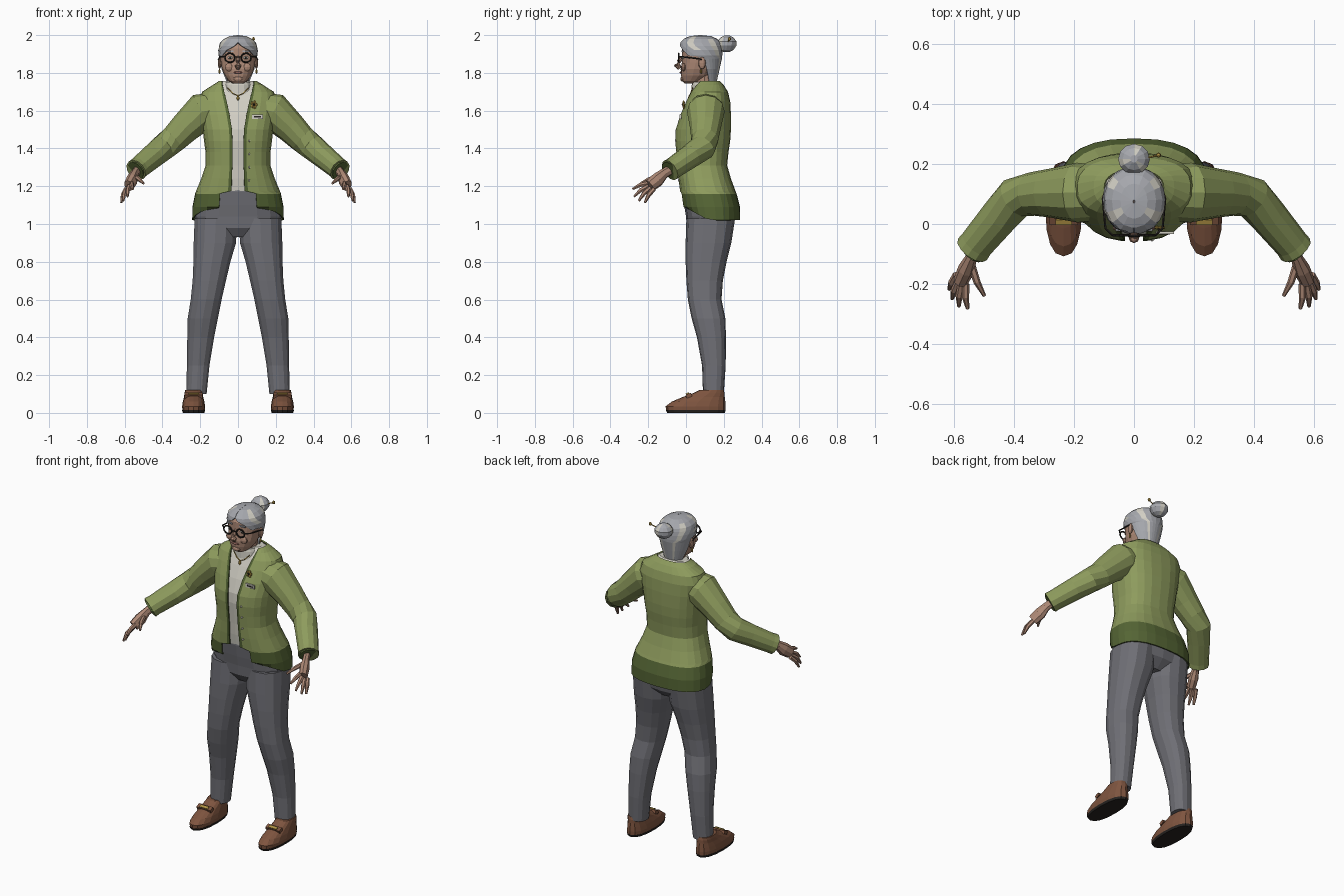
import bpy, bmesh, math
from mathutils import Vector, Matrix

cube = bpy.data.objects.get("Cube")
if cube:
    bpy.data.objects.remove(cube)


def material(name, r, g, b):
    m = bpy.data.materials.new(name)
    m.use_nodes = True
    m.diffuse_color = (r, g, b, 1)
    m.node_tree.nodes["Principled BSDF"].inputs["Base Color"].default_value = (r, g, b, 1)
    return m


SKIN = material("skin", .42, .25, .18)
LIP = material("lip", .27, .12, .1)
HAIR = material("silver hair", .38, .39, .42)
CREAM = material("cream", .64, .62, .55)
GREEN = material("cardigan green", .27, .33, .11)
TRIM = material("dark green trim", .09, .13, .035)
GREY = material("trouser grey", .16, .16, .18)
BROWN = material("shoe brown", .21, .09, .05)
DARK = material("near black", .02, .017, .015)
GOLD = material("gold", .45, .3, .06)


def finish(name, bm, mats, mirror=False):
    mesh = bpy.data.meshes.new(name)
    bm.to_mesh(mesh)
    bm.free()
    for m in mats:
        mesh.materials.append(m)
    ob = bpy.data.objects.new(name, mesh)
    bpy.context.collection.objects.link(ob)
    if mirror:
        ob.modifiers.new("mirror", 'MIRROR')
    return ob


def power(v, e):
    return math.copysign(abs(v) ** e, v)


def skin_rings(bm, rings, closed, rule=None):
    """Join successive rings of vertices; closed rings get end caps."""
    n = len(rings[0])
    for r in range(len(rings) - 1):
        for c in range(n if closed else n - 1):
            d = (c + 1) % n
            f = bm.faces.new((rings[r][c], rings[r][d], rings[r + 1][d], rings[r + 1][c]))
            if rule:
                f.material_index = rule(r, c)
    if closed:
        bm.faces.new(rings[0][::-1])
        bm.faces.new(rings[-1])


def loft(name, rows, mats, n=16, e=.85, cx=0, rule=None, mirror=False, open_angles=None, fix=None):
    """Stack rounded sections (z, half width, front y, back y[, centre x])."""
    bm = bmesh.new()
    rings = []
    for i, row in enumerate(rows):
        z, w, yf, yb = row[:4]
        x0 = row[4] if len(row) > 4 else cx
        if open_angles:
            a = open_angles[i]
            b = a + .07
            angles = [a] + [b + (2 * math.pi - 2 * b) * k / n for k in range(n + 1)] + [2 * math.pi - a]
        else:
            angles = [2 * math.pi * k / n for k in range(n)]
        rings.append([bm.verts.new((x0 + w * power(math.sin(a), e),
                                    (yf + yb) / 2 - (yb - yf) / 2 * power(math.cos(a), e), z)) for a in angles])
    skin_rings(bm, rings, not open_angles, rule)
    if fix:
        for v in bm.verts:
            fix(v)
    ob = finish(name, bm, mats, mirror)
    if open_angles:
        s = ob.modifiers.new("thickness", 'SOLIDIFY')
        s.thickness = .007
    return ob


def tube(name, points, mats, n=10, mirror=False, rule=None, flat=1):
    """Tube through points (x, y, z, radius)."""
    bm = bmesh.new()
    pts = [Vector(p[:3]) for p in points]
    rings = []
    for i, p in enumerate(pts):
        d = (pts[min(i + 1, len(pts) - 1)] - pts[max(i - 1, 0)]).normalized()
        ref = Vector((0, 0, 1)) if abs(d.z) < .95 else Vector((0, 1, 0))
        u = d.cross(ref).normalized()
        v = u.cross(d)
        r = points[i][3]
        rings.append([bm.verts.new(p + r * (u * math.cos(t) * flat + v * math.sin(t)))
                      for t in (2 * math.pi * k / n for k in range(n))])
    skin_rings(bm, rings, True, rule)
    bmesh.ops.recalc_face_normals(bm, faces=bm.faces)
    return finish(name, bm, mats, mirror)


def ball(name, loc, size, mat, mirror=False, u=10, v=6):
    bm = bmesh.new()
    bmesh.ops.create_uvsphere(bm, u_segments=u, v_segments=v, radius=1,
                              matrix=Matrix.LocRotScale(Vector(loc), None, Vector(size)))
    return finish(name, bm, [mat], mirror)


def box(name, loc, size, mat, mirror=False, tilt=0):
    bm = bmesh.new()
    bmesh.ops.create_cube(bm, size=1, matrix=Matrix.Translation(loc) @ Matrix.Rotation(tilt, 4, 'X')
                          @ Matrix.Diagonal((*size, 1)))
    return finish(name, bm, [mat], mirror)


# Trousers
loft("trouser_hips", [(.93, .12, .04, .2), (.98, .21, .005, .25), (1.04, .232, 0, .262),
                      (1.1, .222, -.01, .255), (1.17, .2, -.019, .235), (1.21, .14, -.017, .2)], [GREY])
legs = [(.1, .165, .275, .09, .2), (.25, .15, .272, .085, .21), (.4, .125, .27, .058, .212),
        (.5, .105, .268, .03, .208), (.6, .085, .252, .01, .188), (.7, .062, .242, .002, .195),
        (.8, .038, .238, -.002, .215), (.9, .008, .237, -.002, .24), (1.03, .002, .232, .002, .26)]
loft("trouser_legs", [(z, (b - a) / 2, f, k, (a + b) / 2) for z, a, b, f, k in legs], [GREY], n=14, mirror=True)

# Shoes
loft("shoe_soles", [(0, .057, -.1, .205), (.014, .061, -.107, .21)], [DARK], cx=.235, mirror=True)
loft("shoes", [(.014, .059, -.105, .209), (.035, .061, -.108, .21), (.06, .057, -.075, .208),
               (.085, .051, -.015, .205), (.105, .048, .04, .204), (.12, .045, .07, .2)],
     [BROWN], cx=.235, mirror=True)
box("shoe_straps", (.235, .015, .092), (.095, .03, .02), BROWN, True, .4)
box("shoe_buckles", (.235, .008, .1), (.055, .018, .012), GOLD, True, .4)

# Cardigan body: open front, dark hem and edging
body = [(1.02, .243, -.005, .285, .1), (1.09, .242, -.02, .286, .1), (1.16, .228, -.03, .268, .095),
        (1.175, .222, -.032, .262, .034), (1.24, .195, -.04, .238, .033), (1.31, .172, -.045, .218, .03),
        (1.38, .172, -.052, .225, .03), (1.44, .18, -.058, .234, .03), (1.5, .187, -.055, .238, .032),
        (1.58, .2, -.03, .238, .045), (1.65, .207, 0, .234, .06), (1.7, .19, .025, .222, .073),
        (1.735, .135, .045, .2, .082), (1.757, .1, .055, .18, .085)]


def hem_slope(v):
    if v.co.z < 1.03:
        v.co.z += .065 * max(0, min(1, (.12 - v.co.y) / .12))


loft("cardigan_body", [r[:4] for r in body], [GREEN, TRIM], n=22, e=.8, fix=hem_slope,
     open_angles=[math.asin((r[4] / r[1]) ** 1.25) for r in body],
     rule=lambda r, c: int(r < 2 or c in (0, 23)))
loft("shirt", [(z, w - .015, f + .014, b - .015) for z, w, f, b, o in body[3:]], [CREAM], n=22, e=.8)
loft("shirt_collar", [(1.69, .08, .028, .175), (1.735, .071, .03, .165), (1.752, .065, .035, .155)], [CREAM])

# Sleeves with cuffs
tube("sleeves", [(.1, .105, 1.61, .09), (.19, .105, 1.595, .1), (.28, .103, 1.51, .082), (.34, .1, 1.45, .073),
                 (.395, .088, 1.405, .07), (.45, .025, 1.36, .064), (.525, -.065, 1.298, .058),
                 (.54, -.085, 1.285, .06)], [GREEN], n=12, mirror=True)
tube("cuff_linings", [(.535, -.08, 1.289, .05), (.542, -.087, 1.283, .052)], [TRIM], n=12, mirror=True)

# Hands
tube("palms", [(.52, -.06, 1.3, .026), (.545, -.115, 1.268, .027), (.56, -.15, 1.235, .038),
               (.578, -.19, 1.203, .034)], [SKIN], n=8, mirror=True, flat=.75)
fingers = {"index": ((.562, -.2, 1.215), (.556, -.283, 1.185)), "middle": ((.576, -.2, 1.2), (.585, -.275, 1.145)),
           "ring": ((.586, -.19, 1.19), (.608, -.25, 1.122)), "little": ((.593, -.17, 1.185), (.618, -.218, 1.113)),
           "thumb": ((.542, -.14, 1.25), (.5, -.24, 1.215))}
for label, (a, b) in fingers.items():
    a, b = Vector(a), Vector(b)
    mid = (a + b) / 2 + Vector((.004, -.003, .006))
    tube(label + "_fingers", [(*a, .013), (*mid, .012), (*b, .006)], [SKIN], n=6, mirror=True)

# Neck and head
tube("neck", [(0, .1, 1.7, .058), (0, .095, 1.82, .055)], [SKIN])
loft("head", [(1.745, .03, -.008, .06), (1.758, .05, -.02, .09), (1.785, .07, -.026, .13), (1.82, .085, -.028, .15),
              (1.855, .092, -.022, .165), (1.89, .095, -.022, .17), (1.93, .094, -.022, .17),
              (1.965, .07, 0, .15), (1.985, .03, .04, .11)], [SKIN], n=18, e=.9)
tube("nose", [(0, -.018, 1.885, .008), (0, -.038, 1.86, .012), (0, -.046, 1.84, .018), (0, -.034, 1.822, .01)],
     [SKIN], n=8)
ball("nose_tip", (0, -.05, 1.838), (.012, .012, .01), SKIN)
ball("lips", (0, -.027, 1.802), (.027, .007, .006), LIP)
ball("chin", (0, -.018, 1.767), (.028, .012, .014), SKIN)
ball("cheeks", (.047, -.012, 1.83), (.024, .014, .022), SKIN, True)
ball("eyes", (.041, -.016, 1.88), (.015, .007, .007), CREAM, True)
ball("pupils", (.041, -.021, 1.88), (.006, .004, .006), DARK, True)
box("eyebrows", (.043, -.018, 1.915), (.036, .012, .007), HAIR, True)
ball("ears", (.097, .085, 1.852), (.01, .02, .032), SKIN, True)
ball("earrings", (.098, .08, 1.808), (.006, .006, .014), GOLD, True, 6, 4)

# Glasses
rim = [(.043 + .027 * math.cos(t), -.038, 1.88 + .024 * math.sin(t)) for t in (math.pi * k / 7 for k in range(14))]
for i, p in enumerate(rim):
    tube("glasses_rim", [(*p, .0045), (*rim[(i + 1) % len(rim)], .0045)], [DARK], n=5, mirror=True)
tube("glasses_bridge", [(-.017, -.04, 1.884, .004), (.017, -.04, 1.884, .004)], [DARK], n=5)
tube("glasses_temples", [(.07, -.038, 1.885, .004), (.095, -.015, 1.885, .004), (.104, .085, 1.872, .004)],
     [DARK], n=5, mirror=True)

# Hair cap, parted above the forehead, with pale streaks
hair = [(1.755, .066, .03, .163, 112), (1.82, .09, -.015, .178, 106), (1.875, .101, -.028, .19, 96),
        (1.893, .104, -.032, .192, 52), (1.92, .105, -.034, .192, 34), (1.942, .101, -.034, .19, 10),
        (1.96, .095, -.03, .184, .5), (1.98, .074, -.012, .165, .5), (1.994, .045, .018, .135, .5),
        (2.0, .003, .07, .08, .5)]
loft("hair_cap", [r[:4] for r in hair], [HAIR, CREAM], n=16, e=.95,
     open_angles=[math.radians(r[4]) for r in hair],
     rule=lambda r, c: int((c in (3, 14) and 3 < r < 8) or (c in (6, 11) and r < 7)))

# Bun with a decorated pin
bun = [(1.91, .015, .2, .23), (1.922, .038, .178, .252), (1.945, .053, .167, .267),
       (1.965, .053, .166, .268), (1.985, .038, .18, .254), (1.999, .012, .205, .23)]
loft("hair_bun", bun, [HAIR, CREAM], n=12, e=1, rule=lambda r, c: int(c % 4 == 1))
tube("hair_pin", [(-.04, .2, 1.93, .003), (.08, .23, 1.978, .003)], [GOLD], n=5)
ball("hair_pin_flower", (.082, .23, 1.979), (.009, .009, .011), GOLD, False, 6, 4)

# Necklace, brooch, name plate and buttons
tube("necklace", [(-.055, .035, 1.72, .003), (-.025, .024, 1.69, .003), (0, .02, 1.68, .003),
                  (.025, .024, 1.69, .003), (.055, .035, 1.72, .003)], [GOLD], n=5)
ball("pendant", (0, .017, 1.668), (.009, .006, .014), GOLD, False, 6, 4)
for k in range(5):
    t = math.tau * k / 5
    ball("brooch_petal", (.085 + .011 * math.cos(t), -.012, 1.632 + .013 * math.sin(t)), (.009, .006, .01),
         GOLD, False, 6, 4)
ball("brooch_centre", (.085, -.018, 1.632), (.007, .005, .007), DARK, False, 6, 4)
box("name_plate", (.103, -.029, 1.568), (.06, .009, .022), CREAM)
box("name_plate_bar", (.103, -.034, 1.568), (.036, .003, .007), DARK)
for k in range(4):
    ball("button", (.06, -.038 - .005 * k, 1.23 + .07 * k), (.006, .006, .006), CREAM, False, 6, 4)
